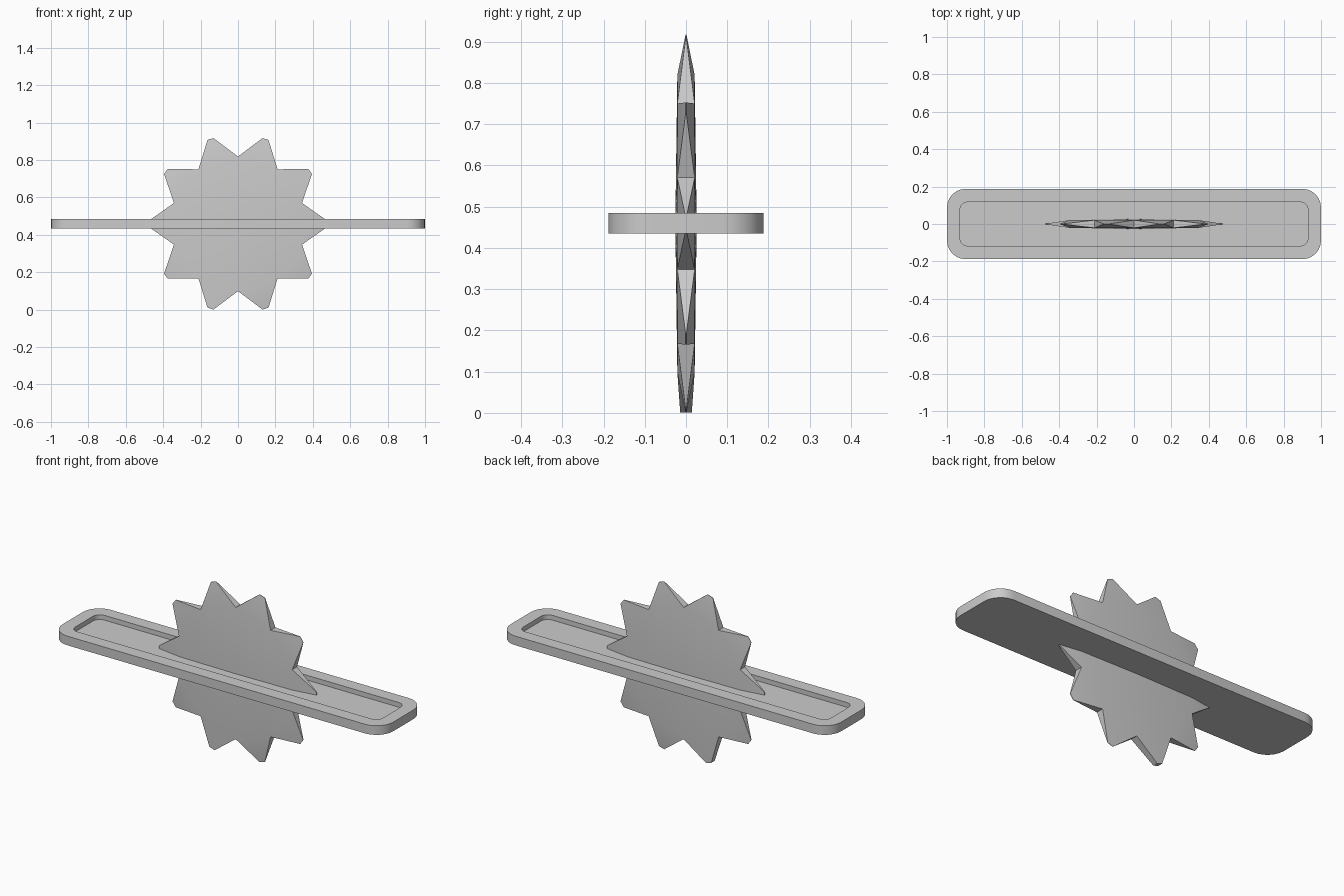
import bpy, bmesh
from math import cos, sin, radians

if "Cube" in bpy.data.objects:
    bpy.data.objects.remove(bpy.data.objects["Cube"])

def finish(bm, name, angle):
    bmesh.ops.recalc_face_normals(bm, faces=bm.faces)
    me = bpy.data.meshes.new(name)
    bm.to_mesh(me)
    bm.free()
    ob = bpy.data.objects.new(name, me)
    bpy.context.collection.objects.link(ob)
    bpy.ops.object.select_all(action='DESELECT')
    ob.select_set(True)
    bpy.context.view_layer.objects.active = ob
    bpy.ops.object.shade_smooth_by_angle(angle=radians(angle))
    return ob

def rounded_loop(bm, hx, hy, r, z, seg=6):
    loop = []
    for q, (sx, sy) in enumerate([(1, 1), (-1, 1), (-1, -1), (1, -1)]):
        for i in range(seg + 1):
            a = radians(90 * (q + i / seg))
            loop.append(bm.verts.new((sx * (hx - r) + r * cos(a),
                                      sy * (hy - r) + r * sin(a), z)))
    return loop

def bridge(bm, a, b):
    n = len(a)
    for i in range(n):
        j = (i + 1) % n
        bm.faces.new((a[i], a[j], b[j], b[i]))

# Long rounded tray with a shallow recess on top
bm = bmesh.new()
loops = [rounded_loop(bm, 1.0, 0.188, 0.10, 0.435),
         rounded_loop(bm, 1.0, 0.188, 0.10, 0.485),
         rounded_loop(bm, 0.93, 0.117, 0.04, 0.485),
         rounded_loop(bm, 0.93, 0.117, 0.04, 0.459)]
for a, b in zip(loops, loops[1:]):
    bridge(bm, a, b)
bm.faces.new(loops[0])
bm.faces.new(loops[-1])
finish(bm, "tray", 30)

# Ten-pointed star disc: thick centre, thinner valleys, sharp tips (one blunt)
CZ = 0.459
outline = []
for k in range(10):
    t = 36 * k
    half = 0.014 if t == 252 else 0.001
    outline += [(t - 2, 0.477, half), (t + 2, 0.477, half), (t + 18, 0.36, 0.021)]

bm = bmesh.new()
sides = []
for s in (-1, 1):
    ring = [bm.verts.new((r * cos(radians(a)), s * h, CZ + r * sin(radians(a))))
            for a, r, h in outline]
    hub = bm.verts.new((0, s * 0.026, CZ))
    for k in range(10):
        i = 3 * k
        v0, a, b, v1 = ring[i - 1], ring[i], ring[i + 1], ring[i + 2]
        bm.faces.new((hub, v0, v1))
        bm.faces.new((v0, a, b, v1))
    sides.append(ring)
bridge(bm, *sides)
finish(bm, "star_disc", 25)
